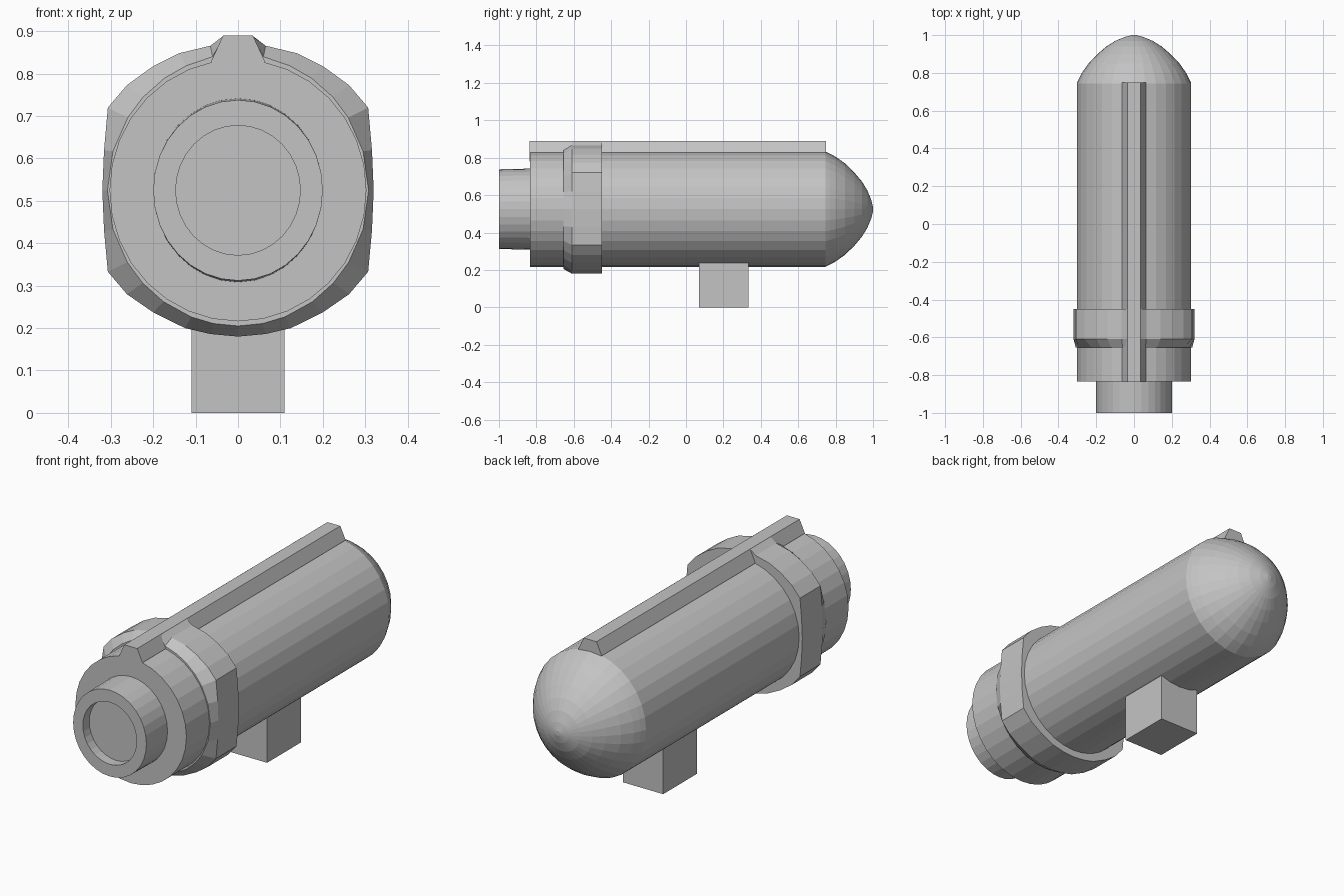
import bpy, bmesh, math

if "Cube" in bpy.data.objects:
    bpy.data.objects.remove(bpy.data.objects["Cube"])

CZ = 0.525      # height of the tube axis
SIDES = 32

grey = bpy.data.materials.new("grey metal")
grey.diffuse_color = (0.55, 0.55, 0.55, 1)
grey.use_nodes = True
grey.node_tree.nodes["Principled BSDF"].inputs["Base Color"].default_value = grey.diffuse_color


def loft(name, sections):
    """Skin a list of (y, [(x, z), ...]) sections and cap both ends."""
    bm = bmesh.new()
    rings = [[bm.verts.new((x, y, z)) for x, z in pts] for y, pts in sections]
    n = len(rings[0])
    for a, b in zip(rings, rings[1:]):
        for i in range(n):
            j = (i + 1) % n
            bm.faces.new((a[i], a[j], b[j], b[i]))
    bm.faces.new(rings[0])
    bm.faces.new(rings[-1])
    bmesh.ops.recalc_face_normals(bm, faces=bm.faces)
    mesh = bpy.data.meshes.new(name)
    bm.to_mesh(mesh)
    bm.free()
    mesh.materials.append(grey)
    obj = bpy.data.objects.new(name, mesh)
    bpy.context.collection.objects.link(obj)
    return obj


def ellipse(rx, rz):
    steps = [2 * math.pi * i / SIDES for i in range(SIDES)]
    return [(rx * math.cos(a), CZ + rz * math.sin(a)) for a in steps]


def lathe(name, profile):
    """Round part along y from (y, x radius, z radius) points."""
    return loft(name, [(y, ellipse(rx, rz)) for y, rx, rz in profile])


def mirrored(half):
    """Close a right-hand outline by mirroring it across x = 0."""
    return half + [(-x, z) for x, z in reversed(half) if x > 1e-6]


# Main tube with the rounded nose at the back
nose = [(0.77, 0.292), (0.80, 0.276), (0.85, 0.241), (0.90, 0.193),
        (0.94, 0.146), (0.97, 0.098), (0.99, 0.05)]
lathe("body", [(-0.835, 0.303, 0.309), (0.745, 0.303, 0.309)]
      + [(y, r, r * 1.015) for y, r in nose] + [(1.0, 0.012, 0.012)])

# Hollow front nozzle with a shallow recess
lathe("nozzle", [(-0.82, 0.2, 0.217), (-1.0, 0.2, 0.213),
                 (-1.0, 0.147, 0.153), (-0.95, 0.147, 0.153)])

# Flat-sided collar, chamfered at the front, blended into the top rail
collar = [(0.035, 0.889), (0.065, 0.866), (0.14, 0.848), (0.2, 0.818),
          (0.262, 0.773), (0.307, 0.72), (0.316, 0.62), (0.32, CZ),
          (0.316, 0.43), (0.307, 0.333), (0.262, 0.28), (0.2, 0.237),
          (0.125, 0.2), (0.065, 0.186), (0, 0.18)]
front = [(0.034, 0.888), (0.06, 0.84)]
for x, z in collar[2:]:
    a = math.atan2(z - CZ, x)
    front.append((0.308 * math.cos(a), CZ + 0.32 * math.sin(a)))
loft("collar", [(-0.655, mirrored(front)), (-0.61, mirrored(collar)),
                (-0.45, mirrored(collar))])

# Tapered rail along the top
rail = mirrored([(0.035, 0.89), (0.063, 0.83), (0.063, 0.78)])
loft("top_rail", [(-0.836, rail), (0.748, rail)])

# Square foot underneath
foot = mirrored([(0.11, 0.26), (0.11, 0.0)])
loft("foot", [(0.07, foot), (0.335, foot)])
